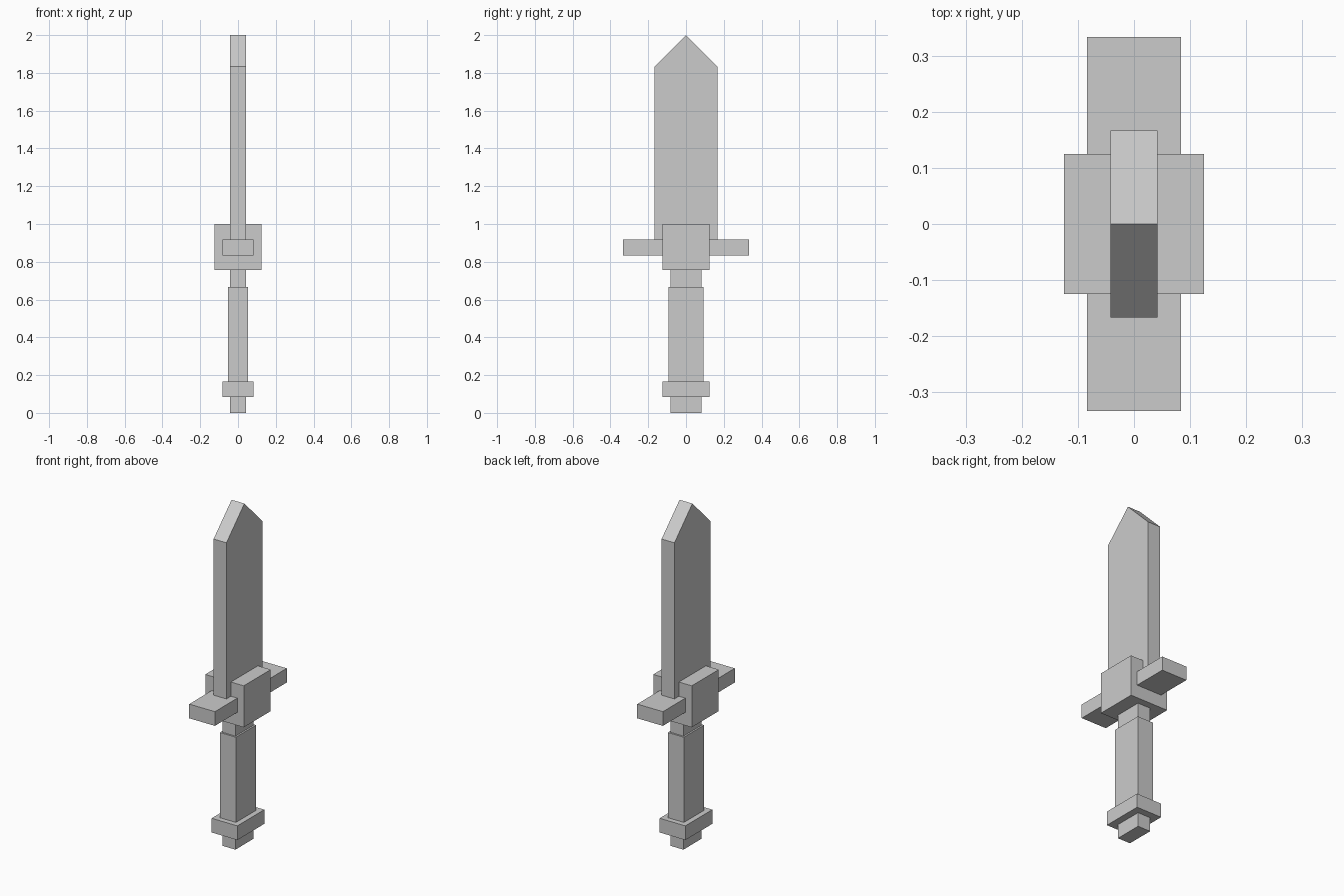
import bpy
import bmesh

cube = bpy.data.objects.get("Cube")
if cube:
    bpy.data.objects.remove(cube, do_unlink=True)

U = 1 / 24  # one modelling unit

grey = bpy.data.materials.new("plain_grey")
grey.use_nodes = True
colour = (0.6, 0.6, 0.6, 1)
grey.diffuse_color = colour
grey.node_tree.nodes["Principled BSDF"].inputs["Base Color"].default_value = colour


def prism(name, half_x, outline):
    """Extrude a (y, z) outline across the thickness, all sizes in units."""
    bm = bmesh.new()
    face = bm.faces.new([bm.verts.new((-half_x * U, y * U, z * U)) for y, z in outline])
    new = bmesh.ops.extrude_face_region(bm, geom=[face])["geom"]
    verts = [v for v in new if isinstance(v, bmesh.types.BMVert)]
    bmesh.ops.translate(bm, verts=verts, vec=(2 * half_x * U, 0, 0))
    bmesh.ops.recalc_face_normals(bm, faces=bm.faces)
    mesh = bpy.data.meshes.new(name)
    bm.to_mesh(mesh)
    bm.free()
    mesh.materials.append(grey)
    obj = bpy.data.objects.new(name, mesh)
    bpy.context.collection.objects.link(obj)


def box(name, half_x, half_y, bottom, top):
    prism(name, half_x, [(-half_y, bottom), (half_y, bottom), (half_y, top), (-half_y, top)])


# Handle: core running through grip and pommel collar
box("handle_core", 1, 2, 0, 19)
box("pommel_collar", 2, 3, 2, 4)
box("grip", 1.25, 2.25, 4, 16)

# Hilt: centre block and crossguard
box("hilt_block", 3, 3, 18.15, 24)
box("crossguard", 2, 8, 20, 22)

# Blade with a pointed tip
prism("blade", 1, [(-4, 21), (4, 21), (4, 44), (0, 48), (-4, 44)])
